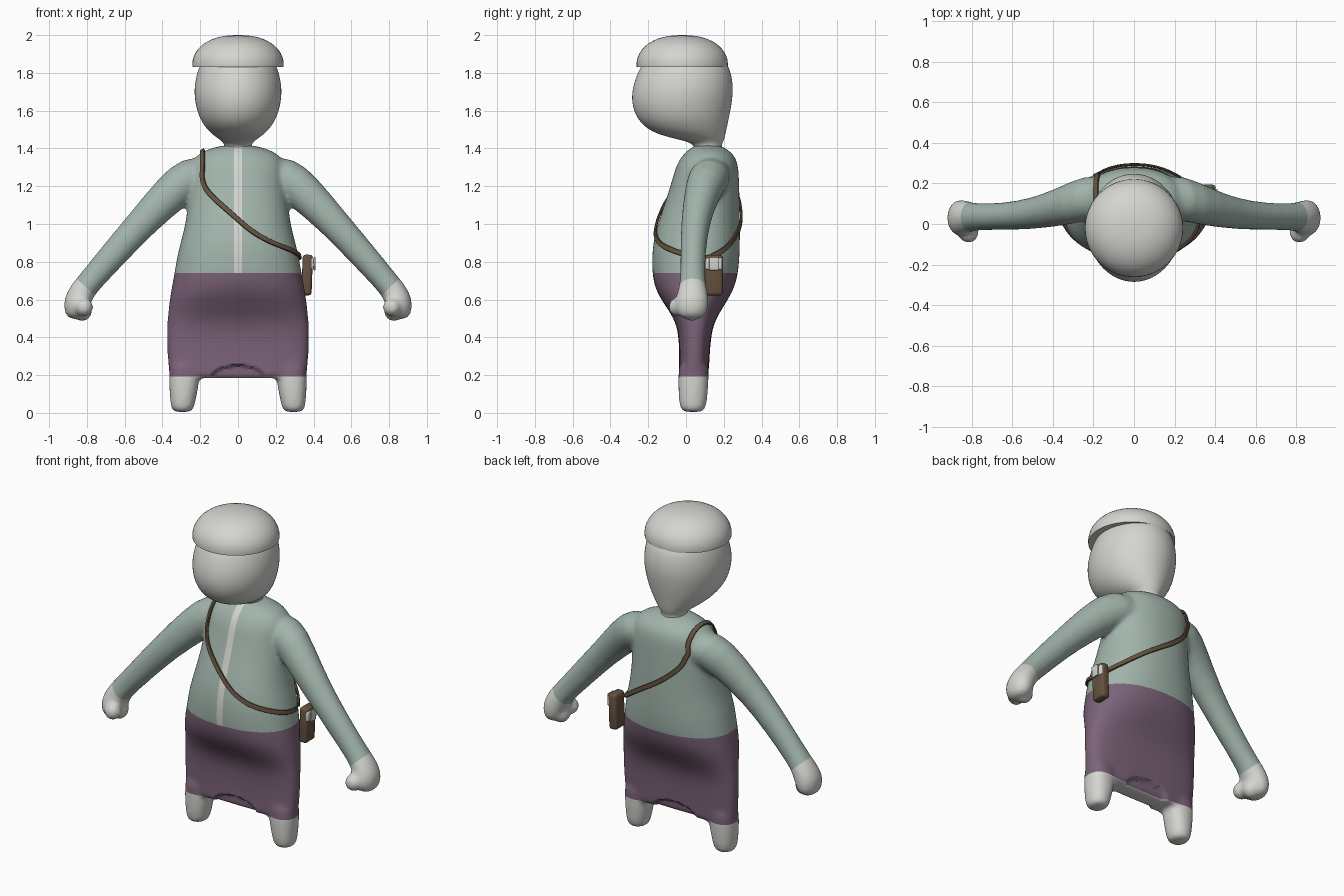
import bpy, bmesh, math
from mathutils import Vector, Matrix
from mathutils.bvhtree import BVHTree

if "Cube" in bpy.data.objects:
    bpy.data.objects.remove(bpy.data.objects["Cube"])


def material(name, rgb):
    m = bpy.data.materials.new(name)
    m.use_nodes = True
    m.diffuse_color = (*rgb, 1)
    bsdf = next(n for n in m.node_tree.nodes if n.type == 'BSDF_PRINCIPLED')
    bsdf.inputs["Base Color"].default_value = (*rgb, 1)
    bsdf.inputs["Roughness"].default_value = 0.8
    return m


GREY = material("pale grey", (0.66, 0.66, 0.63))
SAGE = material("sage green", (0.36, 0.46, 0.41))
PLUM = material("plum", (0.20, 0.125, 0.19))
BROWN = material("leather brown", (0.13, 0.085, 0.05))


def make(name, bm, mats, angle=40):
    bmesh.ops.recalc_face_normals(bm, faces=bm.faces)
    me = bpy.data.meshes.new(name)
    bm.to_mesh(me)
    bm.free()
    for m in mats:
        me.materials.append(m)
    ob = bpy.data.objects.new(name, me)
    bpy.context.collection.objects.link(ob)
    finish(me, angle)
    return ob


def finish(me, angle=40):
    for p in me.polygons:
        p.use_smooth = True
    me.set_sharp_from_angle(angle=math.radians(angle))


def loft(bm, rings, sides=24):
    """Skin rings given as (centre, axis_u, axis_v, roundness)."""
    loops = []
    for c, u, v, n in rings:
        loop = []
        for i in range(sides):
            a = 2 * math.pi * i / sides
            cx, sy = math.cos(a), math.sin(a)
            px = math.copysign(abs(cx) ** (2 / n), cx)
            py = math.copysign(abs(sy) ** (2 / n), sy)
            loop.append(bm.verts.new(Vector(c) + Vector(u) * px + Vector(v) * py))
        loops.append(loop)
    for a, b in zip(loops, loops[1:]):
        for i in range(sides):
            j = (i + 1) % sides
            bm.faces.new((a[i], a[j], b[j], b[i]))
    bm.faces.new(loops[0][::-1])
    bm.faces.new(loops[-1])


def level(z, hx, y0, y1, n=2.0, x=0):
    return ((x, (y0 + y1) / 2, z), (hx, 0, 0), (0, (y1 - y0) / 2, 0), n)


def limb(bm, path, s):
    """Tube along a path in the xz plane; each point is x, y, z, width, depth."""
    rings = []
    for i, (x, y, z, w, d) in enumerate(path):
        a, b = path[max(i - 1, 0)], path[min(i + 1, len(path) - 1)]
        t = Vector((b[0] - a[0], 0, b[2] - a[2])).normalized()
        rings.append(((s * x, y, z), (-s * t.z * w, 0, t.x * w), (0, d, 0), 2.0))
    loft(bm, rings)


# Body: torso and skirt, arms, hands and legs fused into one skin
bm = bmesh.new()
loft(bm, [
    level(.184, .36, -.04, .12, 3.2), level(.188, .365, -.04, .12, 3.2),
    level(.30, .377, -.035, .125, 3.2), level(.44, .38, -.04, .135, 3.0),
    level(.52, .374, -.075, .17, 2.6), level(.60, .365, -.135, .225, 2.4),
    level(.67, .353, -.17, .262, 2.3), level(.75, .338, -.182, .28, 2.2),
    level(.85, .322, -.182, .287, 2.2), level(.95, .292, -.168, .288, 2.2),
    level(1.05, .273, -.135, .287, 2.2), level(1.15, .262, -.1, .285, 2.2),
    level(1.25, .255, -.07, .282, 2.2), level(1.32, .25, -.05, .277, 2.2),
    level(1.37, .22, -.015, .255, 2.1), level(1.4, .15, .02, .21),
    level(1.42, .07, .05, .18)])
arm = [(.13, .14, 1.26, .09, .1), (.25, .125, 1.255, .117, .115),
       (.36, .085, 1.16, .102, .095), (.5, .05, 1.015, .083, .077),
       (.64, .037, .86, .076, .067), (.78, .035, .70, .066, .066),
       (.825, .035, .645, .068, .078), (.855, .03, .585, .073, .093),
       (.862, .03, .53, .06, .085), (.862, .03, .495, .035, .05)]
for s in (1, -1):
    limb(bm, arm, s)
    for centre, r in (((.815, -.045, .56), .05), ((.825, .03, .54), .055)):
        place = Matrix.Translation((s * centre[0], centre[1], centre[2]))
        bmesh.ops.create_uvsphere(bm, u_segments=20, v_segments=12, radius=r, matrix=place)
    loft(bm, [level(.004, .035, 0, .075, x=s * .295),
              level(.012, .058, -.028, .1, x=s * .294),
              level(.05, .067, -.038, .112, 2.2, s * .293),
              level(.19, .084, -.044, .122, 2.4, s * .283),
              level(.30, .084, -.035, .122, 2.4, s * .28)])
body = make("body", bm, [SAGE, PLUM, GREY])

mod = body.modifiers.new("round", 'SUBSURF')
mod.levels = 1
mod = body.modifiers.new("fuse", 'REMESH')
mod.mode = 'VOXEL'
mod.voxel_size = 0.012
mod = body.modifiers.new("soften", 'SMOOTH')
mod.factor, mod.iterations = 0.5, 10
skin = bpy.data.meshes.new_from_object(
    body.evaluated_get(bpy.context.evaluated_depsgraph_get()))
body.modifiers.clear()

# Body colours: cut clean borders, then paint each region by position
bm = bmesh.new()
bm.from_mesh(skin)


def cut(co, no, test):
    faces = [f for f in bm.faces if test(f.calc_center_median())]
    geom = {g for f in faces for g in (*f.verts, *f.edges, f)}
    bmesh.ops.bisect_plane(bm, geom=list(geom), plane_co=co, plane_no=no, dist=1e-5)


HEM, WAIST, ZIP = .192, .74, .02
WRIST, ALONG = Vector((.80, 0, .66)), Vector((.69, 0, -.73))
cut((0, 0, HEM), (0, 0, 1), lambda c: c.z < .3)
cut((0, 0, WAIST), (0, 0, 1), lambda c: abs(c.x) < .5)
for s in (1, -1):
    cut((s * ZIP, 0, 0), (1, 0, 0), lambda c: c.y < .1 and c.z > WAIST - .02)
    cut((s * WRIST.x, 0, WRIST.z), (s * ALONG.x, 0, ALONG.z), lambda c: s * c.x > .6)
for f in bm.faces:
    c = f.calc_center_median()
    c.x = abs(c.x)
    if c.x > .6:
        f.material_index = 2 if (c - WRIST).dot(ALONG) > 0 else 0
    elif c.z < HEM:
        f.material_index = 2
    elif c.z < WAIST:
        f.material_index = 1
    else:
        f.material_index = 2 if c.x < ZIP and c.y < .1 else 0
# Shallow arch pressed into the hem, front and back
for v in bm.verts:
    e = (v.co.x / .145) ** 2 + ((v.co.z - HEM) / .06) ** 2
    if e < 1 and v.co.z < .26:
        v.co.y -= math.copysign(.022, v.co.y - .04) * min(1, (1 - e) * 5)
bvh = BVHTree.FromBMesh(bm)
bm.to_mesh(body.data)
bm.free()
finish(body.data, 50)

# Head and neck
bm = bmesh.new()
loft(bm, [level(.135 + 1.24, .08, .03, .2), level(1.415, .068, .05, .185),
          level(1.44, .085, .0, .2), level(1.465, .125, -.12, .207),
          level(1.50, .165, -.205, .215), level(1.56, .206, -.263, .228),
          level(1.64, .228, -.29, .244), level(1.72, .234, -.285, .252),
          level(1.80, .218, -.258, .24), level(1.86, .195, -.225, .215),
          level(1.90, .12, -.15, .13)], 32)
head = make("head", bm, [GREY])
head.modifiers.new("round", 'SUBSURF').levels = 2
head.modifiers["round"].render_levels = 2

# Cap: a low dome with a flat underside
bm = bmesh.new()
dome = [(1.832, .241)]
for i in range(12):
    a = math.pi / 2 * i / 12
    dome.append((1.845 + .155 * math.sin(a), .242 * math.cos(a) ** .85))
dome.append((2.0, .004))
loft(bm, [level(z, r, -.02 - r, -.02 + r) for z, r in dome], 48)
make("cap", bm, [GREY])

# Strap: a ribbon laid over the body from the bag, across the shoulder and back
route = [(.37, .12, .83), (.33, -.02, .845), (.2, -.15, .90), (.08, -.18, .965),
         (-.04, -.14, 1.06), (-.15, -.08, 1.16), (-.2, -.05, 1.24), (-.2, -.02, 1.33),
         (-.2, .06, 1.4), (-.2, .18, 1.4), (-.2, .27, 1.32), (-.18, .29, 1.2),
         (-.05, .3, 1.08), (.12, .29, .97), (.27, .24, .88), (.37, .14, .83)]
route = [Vector(p) for p in route]
points = []
for i in range(len(route) - 1):
    p0, p1, p2, p3 = (route[min(max(i + k, 0), len(route) - 1)] for k in (-1, 0, 1, 2))
    for t in (0, .2, .4, .6, .8):
        points.append(.5 * (2 * p1 + (p2 - p0) * t + (2 * p0 - 5 * p1 + 4 * p2 - p3) * t ** 2
                            + (3 * p1 - p0 - 3 * p2 + p3) * t ** 3))
laid = []
for p in points:
    co, no, _, _ = bvh.find_nearest(p)
    laid.append((co + no * .009, no))
bm = bmesh.new()
rings = []
for i, (co, no) in enumerate(laid):
    t = laid[min(i + 1, len(laid) - 1)][0] - laid[max(i - 1, 0)][0]
    side = t.cross(no).normalized() * .014
    rings.append((co, side, no * .007, 4))
loft(bm, rings, 8)
make("strap", bm, [BROWN])


def box(name, centre, size, mat, bevel):
    bm = bmesh.new()
    bmesh.ops.create_cube(bm, size=1, matrix=Matrix.Diagonal((*size, 1)))
    bmesh.ops.bevel(bm, geom=bm.edges[:], offset=bevel, segments=3, profile=.5, affect='EDGES')
    ob = make(name, bm, [mat], 50)
    ob.location = centre
    ob.rotation_euler.y = math.radians(2)
    return ob


# Bag on the left hip with its pale flap
box("bag", (.366, .148, .73), (.054, .095, .215), BROWN, .016)
box("bag_flap", (.384, .148, .79), (.034, .088, .062), GREY, .008)
box("bag_clasp", (.406, .148, .79), (.009, .05, .07), GREY, .003)
